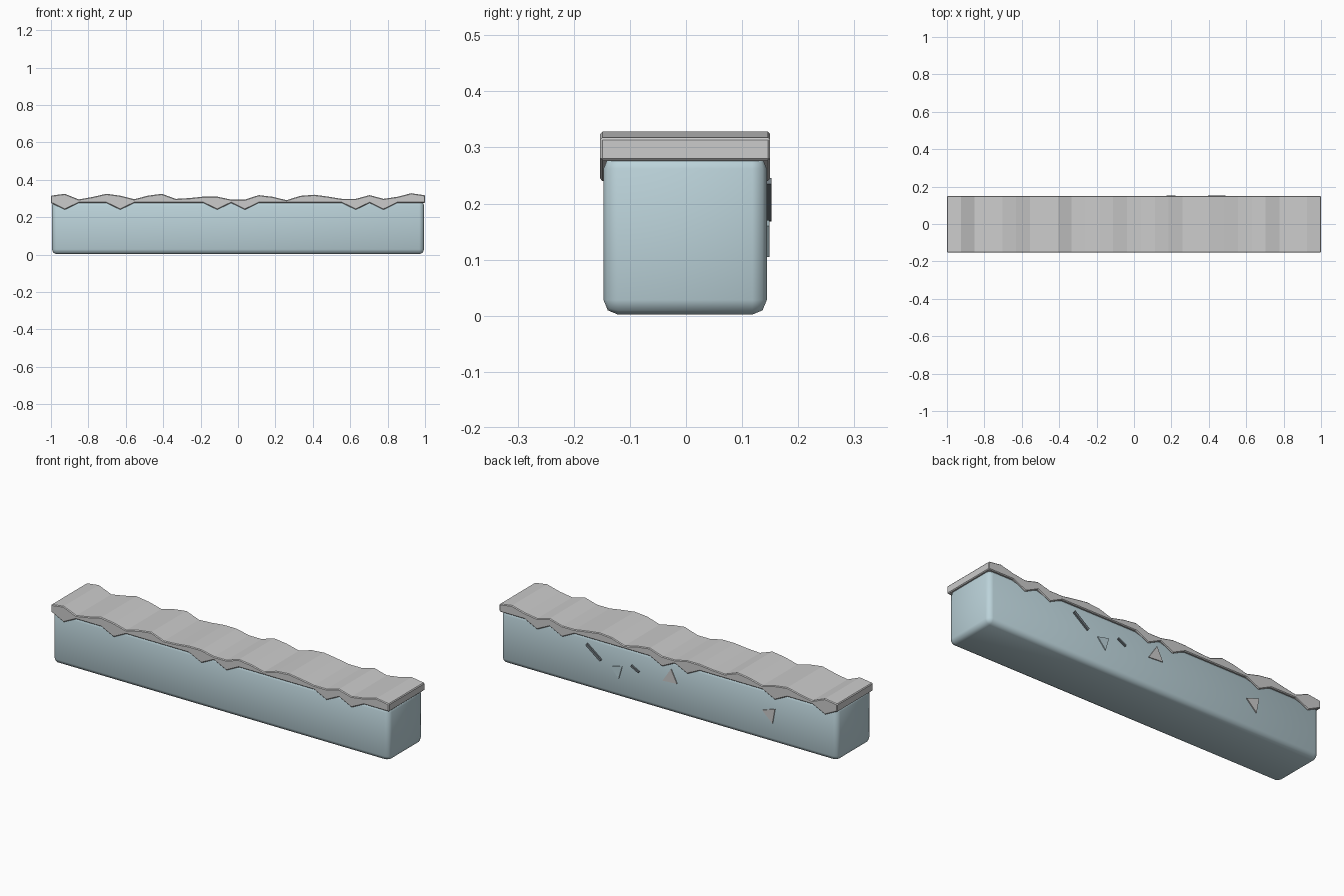
import bpy, bmesh
from mathutils import Vector

if "Cube" in bpy.data.objects:
    bpy.data.objects.remove(bpy.data.objects["Cube"])


def material(name, rgb):
    m = bpy.data.materials.new(name)
    m.diffuse_color = (*rgb, 1)
    m.use_nodes = True
    m.node_tree.nodes["Principled BSDF"].inputs["Base Color"].default_value = m.diffuse_color
    return m


def add_object(name, bm, mat=None):
    bmesh.ops.recalc_face_normals(bm, faces=bm.faces)
    me = bpy.data.meshes.new(name)
    bm.to_mesh(me)
    bm.free()
    ob = bpy.data.objects.new(name, me)
    bpy.context.collection.objects.link(ob)
    if mat:
        me.materials.append(mat)
    return ob


def bevel(ob, width, segments, angle=0.9):
    b = ob.modifiers.new("Bevel", 'BEVEL')
    b.width, b.segments = width, segments
    b.limit_method, b.angle_limit = 'ANGLE', angle


def prism(name, outline, y0, y1, mat=None):
    """Extrude an x/z outline from y0 to y1."""
    bm = bmesh.new()
    face = bm.faces.new([bm.verts.new((x, y0, z)) for x, z in outline])
    ext = bmesh.ops.extrude_face_region(bm, geom=[face])
    verts = [g for g in ext["geom"] if isinstance(g, bmesh.types.BMVert)]
    bmesh.ops.translate(bm, vec=(0, y1 - y0, 0), verts=verts)
    return add_object(name, bm, mat)


ice = material("ice", (0.50, 0.65, 0.70))
dark = material("dark crack", (0.16, 0.19, 0.21))

# Ice block with rounded edges
bm = bmesh.new()
bmesh.ops.create_cube(bm, size=1)
bmesh.ops.scale(bm, vec=(1.99, 0.291, 0.286), verts=bm.verts)
bmesh.ops.translate(bm, vec=(0, -0.0015, 0.145), verts=bm.verts)
block = add_object("ice_block", bm, ice)
bevel(block, 0.026, 2)
block.data.polygons.foreach_set("use_smooth", [True] * 6)

# Snow cap: wavy top and dripping lower edge on 28 even stations
N = 28
xs = [-1 + 2 * i / (N - 1) for i in range(N)]
top = [.315, .325, .295, .308, .325, .315, .296, .315, .325, .298, .302, .31, .31, .294,
       .294, .318, .309, .291, .314, .32, .31, .298, .298, .318, .298, .309, .328, .317]
drips = {1, 5, 12, 14, 22, 24}
upper = list(zip(xs, top))
lower = [(x, 0.24 if i in drips else 0.276) for i, x in enumerate(xs)]
cap = prism("snow_cap", upper + lower[::-1], -0.153, 0.150)
bevel(cap, 0.004, 1, 1.2)

# Chips on the back face
chips = [
    ((.343, .16), (.275, .175), (.295, .105)),
    ((.035, .165), (-.015, .24), (-.05, .17)),
    ((-.555, .165), (-.63, .19), (-.615, .108)),
]
for i, tri in enumerate(chips):
    prism(f"ice_chip_{i + 1}", tri, 0.140, 0.149, ice if i == 0 else None)

# Thin slanted cracks on the back face
for i, (a, b, w) in enumerate([((.485, .24), (.40, .175), .007),
                               ((.22, .195), (.175, .172), .005)]):
    a, b = Vector(a), Vector(b)
    d = (b - a).normalized()
    n = Vector((-d.y, d.x)) * w
    prism(f"crack_{i + 1}", [a + n, b + n, b - n, a - n], 0.140, 0.1525, dark)
